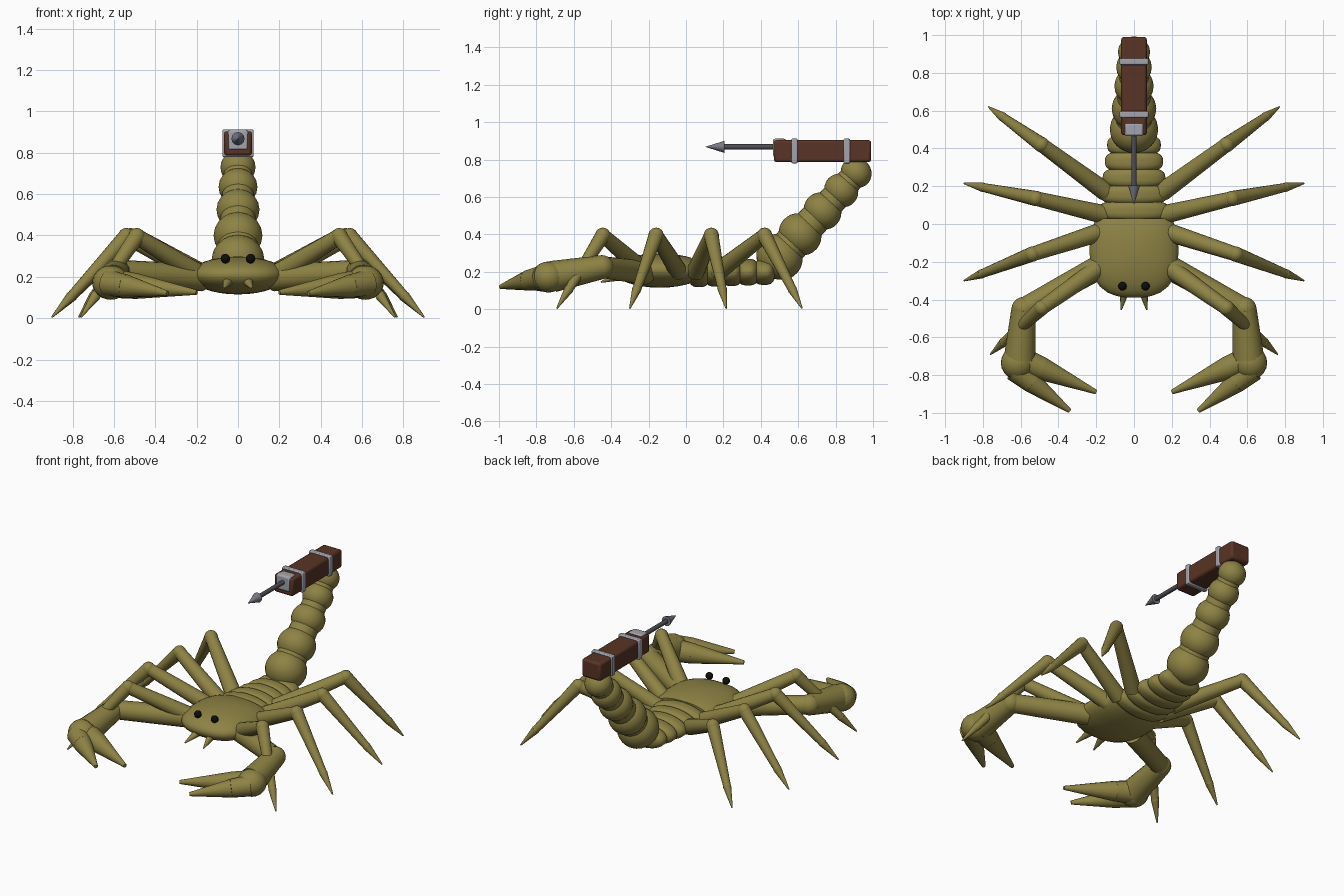
import bpy, bmesh, math
from mathutils import Vector, Matrix

if "Cube" in bpy.data.objects:
    bpy.data.objects.remove(bpy.data.objects["Cube"])


def material(name, colour):
    m = bpy.data.materials.new(name)
    m.use_nodes = True
    m.diffuse_color = (*colour, 1)
    m.node_tree.nodes["Principled BSDF"].inputs["Base Color"].default_value = (*colour, 1)
    return m


olive = material("olive shell", (0.27, 0.225, 0.058))
black = material("black eye", (0.004, 0.004, 0.004))
brown = material("brown wood", (0.10, 0.034, 0.018))
silver = material("light metal", (0.36, 0.37, 0.42))
steel = material("steel", (0.19, 0.2, 0.24))
iron = material("dark iron", (0.075, 0.075, 0.09))


def finish(name, bm, mat, mirror=False, angle=35):
    mesh = bpy.data.meshes.new(name)
    bmesh.ops.recalc_face_normals(bm, faces=bm.faces)
    bm.to_mesh(mesh)
    bm.free()
    mesh.materials.append(mat)
    ob = bpy.data.objects.new(name, mesh)
    bpy.context.collection.objects.link(ob)
    bpy.ops.object.select_all(action='DESELECT')
    ob.select_set(True)
    bpy.context.view_layer.objects.active = ob
    bpy.ops.object.shade_smooth_by_angle(angle=math.radians(angle))
    if mirror:
        ob.modifiers.new("Mirror", 'MIRROR').use_mirror_merge = False
    return ob


def add_ball(bm, centre, size, turn=Matrix(), u=20, v=12):
    m = Matrix.Translation(centre) @ turn @ Matrix.Diagonal((*size, 1))
    return bmesh.ops.create_uvsphere(bm, u_segments=u, v_segments=v, radius=1, matrix=m)["verts"]


def add_cone(bm, a, b, r1, r2, sides=16):
    a, b = Vector(a), Vector(b)
    turn = (b - a).to_track_quat('Z', 'Y').to_matrix().to_4x4()
    bmesh.ops.create_cone(bm, cap_ends=True, segments=sides, radius1=r1, radius2=r2,
                          depth=(b - a).length, matrix=Matrix.Translation((a + b) / 2) @ turn)


def box(name, centre, size, mat, bevel):
    bm = bmesh.new()
    bmesh.ops.create_cube(bm, size=1, matrix=Matrix.Translation(centre) @ Matrix.Diagonal((*size, 1)))
    ob = finish(name, bm, mat)
    mod = ob.modifiers.new("Bevel", 'BEVEL')
    mod.width, mod.segments = bevel, 2
    return ob


# Head shell: squared-off flattened ball with a blunt back and a tapering belly
bm = bmesh.new()
add_ball(bm, (0, 0, 0), (1, 1, 1), u=32, v=16)
for vert in bm.verts:
    x, y, z = vert.co
    r = math.hypot(x, y)
    if r > 1e-5:
        k = r / (abs(x) ** 2.6 + abs(y) ** 2.6) ** (1 / 2.6)
        x, y = x * k, y * k
    height = 0.088 if z > 0 else 0.095
    vert.co = (x * 0.235, -0.14 + y * 0.25, 0.21 + z * height)
cut = bmesh.ops.bisect_plane(bm, geom=bm.verts[:] + bm.edges[:] + bm.faces[:],
                             plane_co=(0, 0.03, 0), plane_no=(0, 1, 0), clear_outer=True)
bmesh.ops.edgeloop_fill(bm, edges=[e for e in cut["geom_cut"] if isinstance(e, bmesh.types.BMEdge)])
finish("head_shell", bm, olive)

# Belly rings, shrinking toward the tail
for i in range(5):
    bm = bmesh.new()
    for vert in add_ball(bm, (0, 0, 0), (1, 1, 1), u=24, v=16):
        x, y, z = vert.co
        r = math.hypot(x, z)
        grow = (1 - abs(y) ** 3) ** (1 / 3) / r if r > 1e-4 else 1
        vert.co = (x * grow * (0.19 - 0.012 * i), 0.07 + 0.087 * i + y * 0.058,
                   0.198 + z * grow * (0.08 - 0.003 * i))
    finish("abdomen_ring_%d" % (i + 1), bm, olive)

# Tail: rising chain of swollen segments joined by narrow collars
tail = [(0.50, 0.28, 0.128), (0.61, 0.40, 0.118), (0.73, 0.525, 0.104),
        (0.83, 0.635, 0.094), (0.91, 0.73, 0.085)]
for i, (y, z, r) in enumerate(tail):
    bm = bmesh.new()
    tilt = Matrix.Rotation(math.radians(48), 4, 'X')
    add_ball(bm, (0, y, z), (r, r * 0.93, r), tilt, 24, 14)
    if i:
        py, pz, pr = tail[i - 1]
        add_cone(bm, (0, py, pz), (0, y, z), pr * 0.76, r * 0.8, 24)
    finish("tail_segment_%d" % (i + 1), bm, olive)

# Walking legs: hip, knee and foot positions on the left side
legs = [((0.17, -0.22, 0.2), (0.49, -0.445, 0.395), (0.76, -0.69, 0.005)),
        ((0.17, -0.04, 0.2), (0.54, -0.16, 0.395), (0.90, -0.30, 0.005)),
        ((0.16, 0.05, 0.2), (0.52, 0.135, 0.395), (0.90, 0.215, 0.005)),
        ((0.15, 0.17, 0.2), (0.49, 0.42, 0.395), (0.77, 0.62, 0.005))]
for i, (hip, knee, foot) in enumerate(legs):
    hip, knee, foot = Vector(hip), Vector(knee), Vector(foot)
    ankle = knee.lerp(foot, 0.74)
    bm = bmesh.new()
    add_cone(bm, hip, knee, 0.05, 0.038)
    add_ball(bm, knee, (0.041,) * 3, u=16)
    add_cone(bm, knee, ankle, 0.04, 0.023)
    add_ball(bm, ankle, (0.025,) * 3, u=12, v=8)
    add_cone(bm, ankle, foot, 0.025, 0.004)
    finish("walking_legs_%d" % (i + 1), bm, olive, mirror=True)

# Claw arms: upper arm, elbow, forearm
bm = bmesh.new()
elbow, wrist = (0.585, -0.45, 0.225), (0.605, -0.71, 0.175)
add_cone(bm, (0.17, -0.22, 0.195), elbow, 0.065, 0.058)
add_ball(bm, elbow, (0.064,) * 3)
add_cone(bm, elbow, wrist, 0.064, 0.084)
finish("claw_arms", bm, olive, mirror=True)

# Claw hands and their two fingers
bm = bmesh.new()
add_ball(bm, (0.615, -0.735, 0.172), (0.09, 0.09, 0.083))
finish("claw_hands", bm, olive, mirror=True)
fingers = {"inner_fingers": ((0.62, -0.71, 0.17), (0.49, -0.765, 0.155), (0.2, -0.89, 0.125), 0.062),
           "outer_fingers": ((0.63, -0.77, 0.17), (0.54, -0.84, 0.155), (0.34, -0.99, 0.12), 0.056)}
for name, (base, middle, tip, r) in fingers.items():
    bm = bmesh.new()
    add_cone(bm, base, middle, r * 1.15, r)
    add_cone(bm, middle, tip, r, 0.012)
    finish(name, bm, olive, mirror=True)

# Fangs and eyes
bm = bmesh.new()
add_cone(bm, (0.045, -0.33, 0.185), (0.068, -0.455, 0.145), 0.03, 0.004, 12)
finish("fangs", bm, olive, mirror=True)
bm = bmesh.new()
add_ball(bm, (0.061, -0.33, 0.288), (0.023,) * 3, u=16, v=10)
finish("eyes", bm, black, mirror=True)

# Launcher: wooden stock, metal bands and muzzle block
box("launcher_stock", (0, 0.73, 0.845), (0.136, 0.52, 0.118), brown, 0.014)
for name, y in (("front_band", 0.58), ("rear_band", 0.86)):
    box(name, (0, y, 0.846), (0.152, 0.034, 0.132), silver, 0.006)
box("muzzle_block", (0, 0.5, 0.862), (0.1, 0.07, 0.1), silver, 0.012)

# Bolt: dark shaft with a pointed steel head
bm = bmesh.new()
add_cone(bm, (0, 0.5, 0.868), (0, 0.19, 0.868), 0.014, 0.014)
finish("bolt_shaft", bm, iron)
bm = bmesh.new()
add_cone(bm, (0, 0.205, 0.868), (0, 0.105, 0.868), 0.032, 0.001, 12)
finish("bolt_head", bm, steel)
